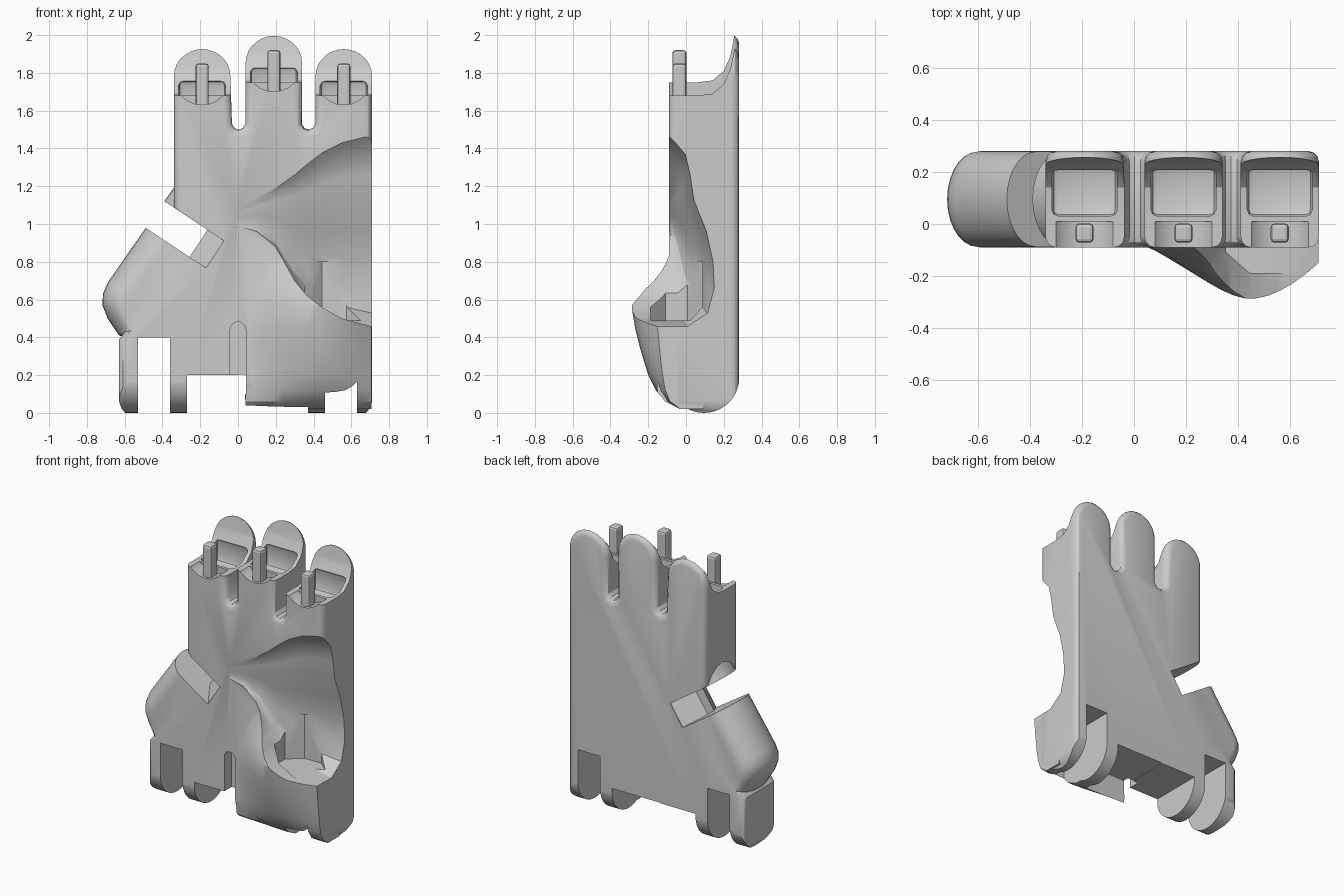
import bpy, bmesh, math
from mathutils import Matrix, Vector

cube = bpy.data.objects.get("Cube")
if cube:
    bpy.data.objects.remove(cube, do_unlink=True)

grey = bpy.data.materials.new("light grey")
grey.use_nodes = True
grey.diffuse_color = (0.6, 0.6, 0.6, 1)
grey.node_tree.nodes["Principled BSDF"].inputs["Base Color"].default_value = (0.6, 0.6, 0.6, 1)

FRONT, BACK, MID = -0.09, 0.28, 0.095


def finish(name, bm):
    bmesh.ops.recalc_face_normals(bm, faces=bm.faces[:])
    if bm.calc_volume(signed=True) < 0:
        bmesh.ops.reverse_faces(bm, faces=bm.faces[:])
    mesh = bpy.data.meshes.new(name)
    bm.to_mesh(mesh)
    bm.free()
    mesh.materials.append(grey)
    ob = bpy.data.objects.new(name, mesh)
    bpy.context.collection.objects.link(ob)
    return ob


def loft_bm(rings):
    bm = bmesh.new()
    loops = [[bm.verts.new(p) for p in ring] for ring in rings]
    n = len(loops[0])
    for a, b in zip(loops, loops[1:]):
        for i in range(n):
            j = (i + 1) % n
            bm.faces.new((a[i], a[j], b[j], b[i]))
    bm.faces.new(loops[0][::-1])
    bm.faces.new(loops[-1])
    return bm


def prism_bm(pts, axis, lo, hi):
    def place(p, d):
        return {"x": (d, p[0], p[1]), "y": (p[0], d, p[1]), "z": (p[0], p[1], d)}[axis]
    return loft_bm([[place(p, d) for p in pts] for d in (lo, hi)])


def prism(name, pts, axis, lo, hi):
    return finish(name, prism_bm(pts, axis, lo, hi))


def box(name, x0, x1, y0, y1, z0, z1, bevel=0):
    bm = prism_bm([(x0, y0), (x1, y0), (x1, y1), (x0, y1)], "z", z0, z1)
    if bevel:
        bmesh.ops.bevel(bm, geom=bm.edges[:], offset=bevel, segments=2, profile=0.5, affect='EDGES')
    return finish(name, bm)


def disc(cx, cz, r, a0=0, a1=360, n=24):
    return [(cx + r * math.cos(math.radians(a0 + (a1 - a0) * i / n)),
             cz + r * math.sin(math.radians(a0 + (a1 - a0) * i / n))) for i in range(n + (a1 - a0 < 360))]


def inset(pts, amount):
    """Move every edge of a counterclockwise outline inward."""
    pts, out = [Vector(p) for p in pts], []
    for i, p in enumerate(pts):
        d1, d2 = (p - pts[i - 1]).normalized(), (pts[(i + 1) % len(pts)] - p).normalized()
        n1, n2 = Vector((-d1.y, d1.x)), Vector((-d2.y, d2.x))
        out.append(p + (n1 + n2) * amount / (1 + n1.dot(n2)))
    return out


def volume(mesh):
    bm = bmesh.new()
    bm.from_mesh(mesh)
    v = bm.calc_volume(signed=True)
    bm.free()
    return v


def combine(target, other, operation):
    """Boolean that only keeps a result whose volume makes sense."""
    a, b = volume(target.data), volume(other.data)
    low, high = {'UNION': (max(a, b), a + b), 'DIFFERENCE': (max(a - b, 0.7 * a), a),
                 'INTERSECT': (0.7 * a, a)}[operation]
    mod = target.modifiers.new("shape", 'BOOLEAN')
    mod.operation, mod.object = operation, other
    for nudge, solver in [(n, s) for n in (0, 0.0007, -0.0011) for s in ('MANIFOLD', 'EXACT')]:
        other.location = (nudge, nudge * 0.7, nudge * 1.3)
        mod.solver = solver
        bpy.context.view_layer.update()
        graph = bpy.context.evaluated_depsgraph_get()
        mesh = bpy.data.meshes.new_from_object(target.evaluated_get(graph))
        if low + 1e-6 < volume(mesh) < high - 1e-6:
            target.data = mesh
            break
    target.modifiers.remove(mod)
    bpy.data.objects.remove(other, do_unlink=True)


# Palm slab with three round finger ends and rounded front and back rims
fingers = [(0.56, 1.78), (0.19, 1.85), (-0.19, 1.78)]
outline = [(-0.63, 0.06), (-0.615, 0.02), (-0.58, -0.02), (0.66, -0.02), (0.695, 0.02), (0.71, 0.06)]
for cx, cz in fingers:
    outline += disc(cx, cz, 0.15, 0, 180, 14)
    if cx > 0:
        outline += [(cx - 0.15, 1.53), (cx - 0.165, 1.507), (cx - 0.188, 1.5), (cx - 0.208, 1.507),
                    (cx - 0.222, 1.53)]
outline += [(-0.34, 1.1), (-0.3, 0.9), (-0.42, 0.7), (-0.5, 0.55), (-0.63, 0.39)]
R = 0.04
turns = [math.radians(a) for a in (0, 30, 60, 90)]
levels = [(FRONT + R * (1 - math.cos(a)), R * (1 - math.sin(a))) for a in turns]
levels += [(FRONT + BACK - y, d) for y, d in levels[::-1]]
palm = finish("palm", loft_bm([[(p[0], y, p[1]) for p in inset(outline, d)] for y, d in levels]))

# Half-round wrist end
r = 0.187
side = disc(MID, r, r, 180, 360, 20) + [(MID + r, 2.3), (MID - r, 2.3)]
combine(palm, prism("wrist_round", side, "x", -1, 1), 'INTERSECT')

# Rounded thumb lobe: outer edge point and flat-face point for each corner
lobe = [((-0.30, 1.25), (-0.20, 1.15)), ((-0.69, 0.69), (-0.58, 0.62)), ((-0.715, 0.63), (-0.60, 0.59)),
        ((-0.718, 0.57), (-0.60, 0.56)), ((-0.69, 0.50), (-0.59, 0.52)), ((-0.63, 0.41), (-0.55, 0.43)),
        ((-0.40, 0.35), (-0.40, 0.35)), ((-0.05, 0.50), (-0.05, 0.50)), ((-0.05, 1.00), (-0.05, 1.00))]
rings = []
for i in range(15):
    t = math.pi * (i / 14 - 0.5)
    c, y = math.cos(t), MID + 0.183 * math.sin(t)
    rings.append([(q[0] + (p[0] - q[0]) * c, y, q[1] + (p[1] - q[1]) * c) for p, q in lobe])
combine(palm, finish("thumb_lobe", loft_bm(rings)), 'UNION')

# Bulge at the thumb base: height, left edge, front plane, swelling
sections = [(0.02, 0.04, -0.03, 0.0), (0.06, 0.04, -0.07, 0.04), (0.12, 0.04, -0.08, 0.08),
            (0.2, 0.04, -0.08, 0.12), (0.33, 0.035, -0.08, 0.16), (0.45, 0.03, -0.08, 0.19),
            (0.57, 0.06, -0.08, 0.21), (0.66, 0.09, -0.08, 0.17), (0.75, 0.12, -0.08, 0.1),
            (0.92, 0.2, -0.08, 0.0)]
rings = []
for z, left, base, swell in sections:
    ring = []
    for i in range(15):
        f = i / 14
        ring.append((left + (0.708 - left) * f,
                     base - swell * math.sin(0.88 * math.pi * f ** 1.22), z))
    rings.append(ring + [(0.708, MID, z), (left, MID, z)])
combine(palm, finish("bulge", loft_bm(rings)), 'UNION')

# Hollow sweep across the palm: x, top, bottom, depth of each section
profile = [(0, 0), (0.36, 0.1), (0.46, 0.2), (0.55, 0.34), (0.82, 0.5), (0.97, 0.66), (1, 0.8),
           (0.85, 0.93), (0.4, 1)]
rings = []
for x, top, low, depth in [(0.0, 1.08, 0.99, 0.004), (0.1, 1.13, 0.96, 0.02), (0.2, 1.19, 0.88, 0.05),
                           (0.3, 1.26, 0.70, 0.095), (0.37, 1.32, 0.615, 0.13), (0.45, 1.38, 0.555, 0.165),
                           (0.55, 1.43, 0.50, 0.2), (0.71, 1.47, 0.457, 0.24), (0.8, 1.48, 0.45, 0.25)]:
    ring = [(x, FRONT + depth * d, top + (low - top) * h) for d, h in profile]
    rings.append(ring + [(x, -0.4, low), (x, -0.4, top)])
combine(palm, finish("sweep_cut", loft_bm(rings)), 'DIFFERENCE')

# Pocket behind the bulge
pocket = [(0.51 + 0.17 * x, -0.05 + 0.15 * y) for x, y in disc(0, 0, 1, 22.5, 382.5, 8)]
combine(palm, prism("pocket_cut", pocket, "z", 0.49, 0.8), 'DIFFERENCE')

# Angled thumb notch with a convex inner end
notch = [(-0.3, -0.2), (0.385, -0.2), (0.385, -0.085), (0.33, -0.01), (0.28, 0.06),
         (0.28, 0.13), (0.33, 0.2), (0.385, 0.275), (0.385, 0.4), (-0.3, 0.4)]
bm = prism_bm(notch, "z", 0, 0.172)
bm.transform(Matrix.Translation((-0.49, 0, 0.98)) @ Matrix.Rotation(math.radians(33.5), 4, 'Y'))
combine(palm, finish("notch_cut", bm), 'DIFFERENCE')

# Wrist hinge slots, middle gap and front groove
for cut in [(-0.53, -0.36, -0.5, 0.5, -0.1, 0.4), (0.46, 0.63, -0.15, 0.5, -0.1, 0.402),
            (-0.27, 0.036, -0.5, 0.5, -0.1, 0.2), (0.0, 0.37, -0.05, 0.51, -0.11, 0.204)]:
    combine(palm, box("wrist_cut", *cut), 'DIFFERENCE')
groove = [(-0.042, 0.1), (0.042, 0.1)] + disc(0, 0.44, 0.042, 0, 180, 8)
combine(palm, prism("groove_cut", groove, "y", -0.52, -0.01), 'DIFFERENCE')

# Finger sockets and their pegs
for cx, cz in fingers:
    zr = cz - 0.11
    scoop = [(-0.2, zr + 0.01), (0.06, zr + 0.01), (0.14, zr + 0.02), (0.2, zr + 0.07), (0.235, zr + 0.15),
             (0.255, zr + 0.25), (0.265, zr + 0.5), (-0.2, zr + 0.5)]
    combine(palm, prism("scoop_cut", scoop, "x", cx - 0.17, cx + 0.17), 'DIFFERENCE')
    combine(palm, prism("joint_cut", disc(cx, cz, 0.149), "y", -0.21, 0.01), 'DIFFERENCE')
    combine(palm, box("socket_cut", cx - 0.125, cx + 0.125, 0.03, 0.222, zr - 0.07, zr + 0.09, 0.025),
            'DIFFERENCE')
    box("finger_peg", cx - 0.035, cx + 0.035, -0.072, 0.002, zr - 0.1, cz + 0.07, 0.015)

# Smooth shading with crisp cut edges
bpy.ops.object.select_all(action='DESELECT')
palm.select_set(True)
bpy.context.view_layer.objects.active = palm
bpy.ops.object.shade_smooth_by_angle(angle=math.radians(30))
